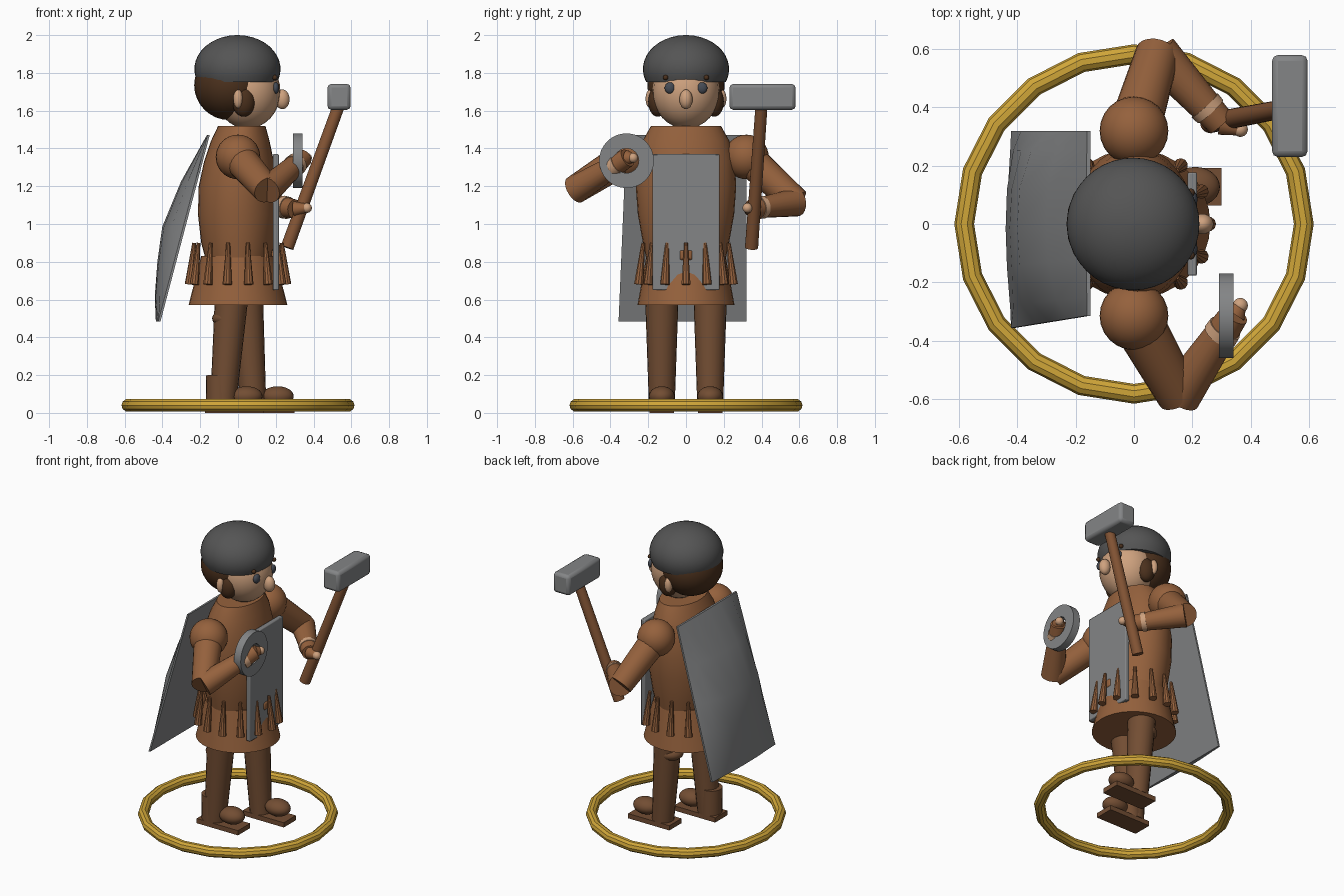
import bpy, bmesh, math
from mathutils import Vector

if "Cube" in bpy.data.objects:
    bpy.data.objects.remove(bpy.data.objects["Cube"], do_unlink=True)


def material(name, rgb):
    m = bpy.data.materials.new(name)
    m.use_nodes = True
    m.diffuse_color = (*rgb, 1)
    node = next(n for n in m.node_tree.nodes if n.type == 'BSDF_PRINCIPLED')
    node.inputs["Base Color"].default_value = (*rgb, 1)
    return m


TUNIC = material("tunic brown", (0.30, 0.12, 0.046))
LEG = material("leg brown", (0.17, 0.075, 0.033))
WOOD = material("wood brown", (0.23, 0.09, 0.035))
SKIN = material("skin", (0.62, 0.36, 0.21))
HAIR = material("dark hair", (0.07, 0.03, 0.012))
HELMET = material("dark steel", (0.09, 0.09, 0.09))
STEEL = material("steel", (0.23, 0.235, 0.24))
EYE = material("eye grey", (0.06, 0.07, 0.09))
GOLD = material("gold", (0.63, 0.38, 0.04))


def finish(name, mat):
    ob = bpy.context.object
    ob.name = name
    ob.data.materials.append(mat)
    bpy.ops.object.shade_smooth_by_angle(angle=math.radians(35))
    return ob


def ball(name, mat, at, size):
    bpy.ops.mesh.primitive_uv_sphere_add(segments=24, ring_count=16, radius=1, location=at)
    bpy.context.object.scale = size if isinstance(size, tuple) else (size,) * 3
    return finish(name, mat)


def rod(name, mat, a, b, r1, r2, sides=20):
    a, b = Vector(a), Vector(b)
    bpy.ops.mesh.primitive_cone_add(vertices=sides, radius1=r1, radius2=r2,
                                    depth=(b - a).length, location=(a + b) / 2)
    bpy.context.object.rotation_euler = (b - a).to_track_quat('Z', 'Y').to_euler()
    return finish(name, mat)


def box(name, mat, at, size, bevel=0):
    bpy.ops.mesh.primitive_cube_add(size=1, location=at)
    ob = bpy.context.object
    ob.scale = size
    bpy.ops.object.transform_apply(location=False, rotation=False, scale=True)
    if bevel:
        mod = ob.modifiers.new("bevel", 'BEVEL')
        mod.width, mod.segments = bevel, 2
    return finish(name, mat)


def mesh_object(name, mat, bm):
    bmesh.ops.recalc_face_normals(bm, faces=bm.faces)
    me = bpy.data.meshes.new(name)
    bm.to_mesh(me)
    bm.free()
    ob = bpy.data.objects.new(name, me)
    bpy.context.collection.objects.link(ob)
    bpy.ops.object.select_all(action='DESELECT')
    bpy.context.view_layer.objects.active = ob
    ob.select_set(True)
    return finish(name, mat)


def loft(name, mat, rings, n=32):
    """Closed stack of ellipses given as (z, x radius, y radius, x centre)."""
    bm = bmesh.new()
    loops = [[bm.verts.new((cx + rx * math.cos(math.tau * i / n),
                            ry * math.sin(math.tau * i / n), z)) for i in range(n)]
             for z, rx, ry, cx in rings]
    for lo, hi in zip(loops, loops[1:]):
        for i in range(n):
            j = (i + 1) % n
            bm.faces.new((lo[i], lo[j], hi[j], hi[i]))
    bm.faces.new(loops[0])
    bm.faces.new(loops[-1])
    return mesh_object(name, mat, bm)


# Base ring
bpy.ops.mesh.primitive_torus_add(major_segments=20, minor_segments=10, major_radius=0.583,
                                 minor_radius=0.034, location=(0, 0, 0.04))
finish("base_ring", GOLD)

# Legs and shoes: the left one steps forward
for side, s, hip, ankle, toe in (("right", -1, -0.035, -0.08, 0.045),
                                 ("left", 1, 0.045, 0.082, 0.21)):
    y = 0.128 * s
    rod(side + "_leg", LEG, (hip, y, 0.6), (ankle, y, 0.03), 0.088, 0.068)
    ball(side + "_knee", LEG, (hip - 0.015, y, 0.5), (0.087, 0.08, 0.05))
    box(side + "_sole", LEG, (toe - 0.065, y, 0.016), (0.31, 0.13, 0.032))
    ball(side + "_toe", LEG, (toe, y, 0.088), (0.085, 0.068, 0.053))
rod("right_heel", LEG, (-0.098, -0.128, 0.03), (-0.1, -0.128, 0.2), 0.07, 0.07)

# Tunic
loft("skirt", TUNIC, [(0.57, 0.262, 0.257, 0), (0.83, 0.195, 0.21, 0)])
loft("torso", TUNIC, [(0.79, 0.165, 0.205, 0), (0.9, 0.195, 0.228, 0), (1.05, 0.212, 0.255, 0),
                      (1.2, 0.208, 0.266, 0), (1.33, 0.185, 0.258, 0.005),
                      (1.44, 0.155, 0.23, 0.012), (1.52, 0.125, 0.185, 0.02)])
for i in range(14):
    c, s = math.cos(math.tau * i / 14), math.sin(math.tau * i / 14)
    rod("skirt_spike", TUNIC, (0.257 * c, 0.257 * s, 0.68), (0.232 * c, 0.232 * s, 0.9),
        0.025, 0.01, 10)
box("buckle", TUNIC, (0.2, 0, 0.835), (0.045, 0.07, 0.055), 0.012)
box("chest_plate", STEEL, (0.2, 0, 1.01), (0.032, 0.355, 0.72), 0.006)

# Head
ball("head", SKIN, (0.05, 0, 1.7), (0.175, 0.178, 0.195))
ball("nose", SKIN, (0.235, 0, 1.66), (0.038, 0.035, 0.052))
ball("hair", HAIR, (-0.045, 0, 1.735), (0.187, 0.205, 0.185))
for side, s in (("right", -1), ("left", 1)):
    ball(side + "_sideburn", HAIR, (0.03, 0.15 * s, 1.648), (0.06, 0.05, 0.08))
    ball(side + "_ear", SKIN, (0, 0.188 * s, 1.663), (0.025, 0.026, 0.05))
    ball(side + "_eye", EYE, (0.2, 0.085 * s, 1.72), (0.018, 0.028, 0.03))
    ball(side + "_brow", HAIR, (0.195, 0.108 * s, 1.775), 0.014)
dome = []
for i in range(13):
    a = math.radians(-22 + 110 * i / 12)
    dome.append((1.82 + 0.18 * math.sin(a), 0.228 * math.cos(a), 0.228 * math.cos(a), -0.003))
loft("helmet", HELMET, dome, 40)

# Arms: shoulder, elbow, wrist and hand positions
arms = (("right", (0, -0.315, 1.355), (0.155, -0.59, 1.18), (0.345, -0.31, 1.35),
         (0.365, -0.28, 1.35)),
        ("left", (0, 0.32, 1.355), (0.08, 0.585, 1.115), (0.3, 0.345, 1.08),
         (0.365, 0.325, 1.085)))
for side, shoulder, elbow, wrist, hand in arms:
    e, w = Vector(elbow), Vector(wrist)
    ball(side + "_shoulder", TUNIC, shoulder, 0.118)
    rod(side + "_upper_arm", TUNIC, shoulder, elbow, 0.09, 0.075)
    rod(side + "_forearm", TUNIC, e, w, 0.075, 0.05)
    rod(side + "_cuff", SKIN, e.lerp(w, 0.74), e.lerp(w, 0.83), 0.061, 0.059)
    rod(side + "_wrist", TUNIC, w, hand, 0.04, 0.022)
    ball(side + "_hand", SKIN, hand, 0.026)

# Round hand guard with a hole
bm = bmesh.new()
n = 32
section = [(0.292, 0.145), (0.342, 0.145), (0.342, 0.065), (0.292, 0.065)]
rings = [[bm.verts.new((x, -0.315 + r * math.cos(math.tau * i / n),
                        1.335 + r * math.sin(math.tau * i / n))) for x, r in section]
         for i in range(n)]
for i in range(n):
    a, b = rings[i], rings[(i + 1) % n]
    for k in range(4):
        m = (k + 1) % 4
        bm.faces.new((a[k], a[m], b[m], b[k]))
mesh_object("hand_guard", STEEL, bm)

# Hammer
rod("hammer_handle", WOOD, (0.26, 0.347, 0.875), (0.535, 0.4, 1.63), 0.035, 0.032)
box("hammer_head", STEEL, (0.535, 0.405, 1.673), (0.122, 0.35, 0.137), 0.02)

# Leaning back shield: flat inside, bulging outside
bm = bmesh.new()
bulge = [(0.485, 0.025), (0.615, 0.065), (0.8, 0.1), (0.985, 0.123), (1.225, 0.087), (1.47, 0.015)]
across = [(0, 0.1), (0.1, 0.6), (0.3, 0.93), (0.5, 1), (0.7, 0.93), (0.9, 0.6), (1, 0.1)]
front, back = [], []
for z, depth in bulge:
    t = (z - 0.485) / 0.985
    x, right = -0.41 + 0.26 * t, -0.357 + 0.042 * t
    ys = [(right + (0.32 - right) * u, f) for u, f in across]
    front.append([bm.verts.new((x, y, z)) for y, f in ys])
    back.append([bm.verts.new((x - max(0.012, depth * f), y, z)) for y, f in ys])
for grid in (front, back):
    for lo, hi in zip(grid, grid[1:]):
        for i in range(len(across) - 1):
            bm.faces.new((lo[i], lo[i + 1], hi[i + 1], hi[i]))
bmesh.ops.bridge_loops(bm, edges=[e for e in bm.edges if e.is_boundary])
mesh_object("back_shield", STEEL, bm)
